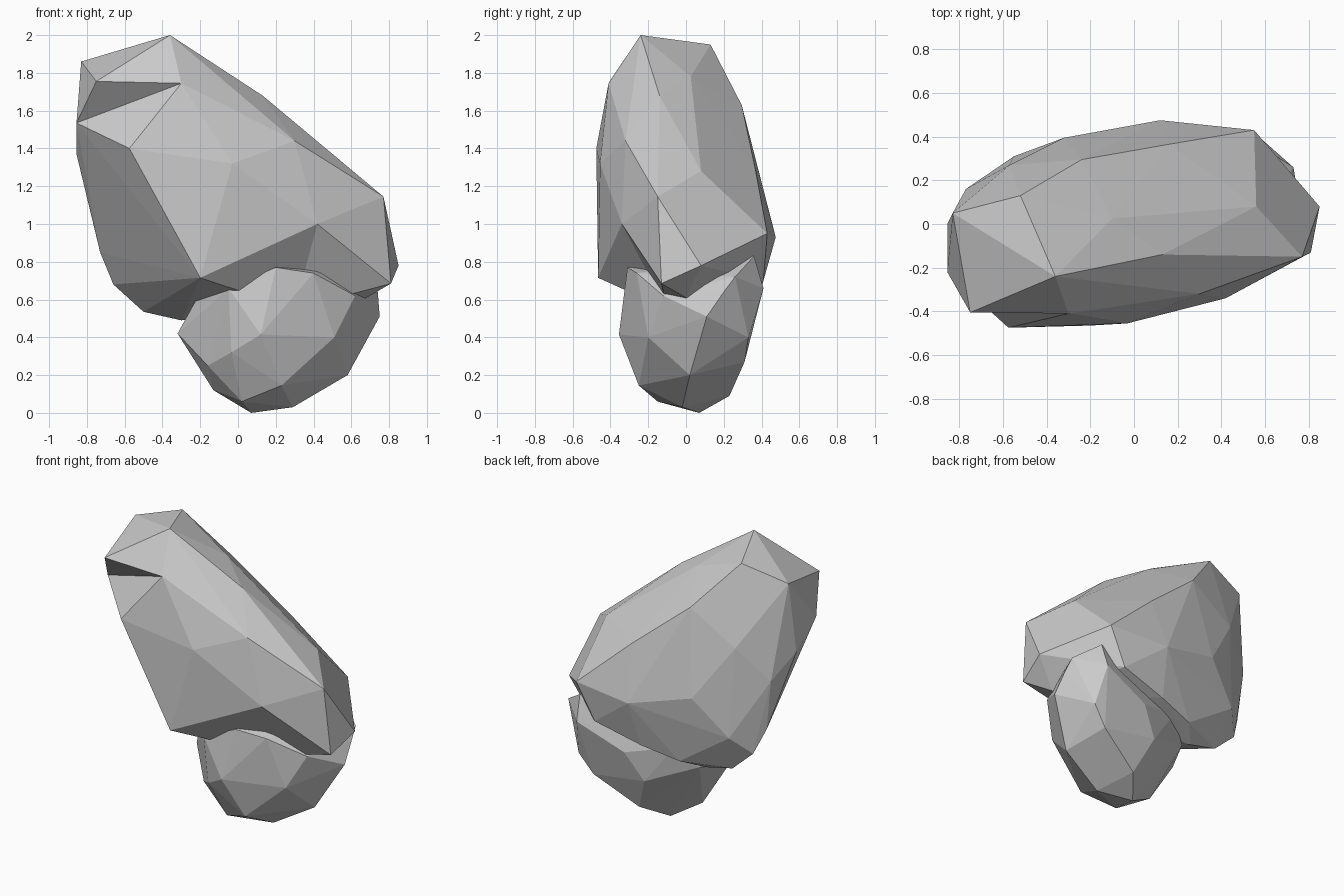
import bpy, bmesh
from mathutils import Vector


def sink(bm, corners):
    """Swap the two hull faces over a crease for two sunken ones."""
    quad = [min(bm.verts, key=lambda v: (v.co - Vector(p)).length) for p in corners]
    over = [f for f in bm.faces if all(v in quad for v in f.verts)]
    if len(over) == 2:
        bmesh.ops.delete(bm, geom=over, context='FACES')
        c, d, e, f = quad
        bm.faces.new((c, e, d))
        bm.faces.new((e, f, d))


def rock(name, points, creases=()):
    """Faceted stone: hull of its corner points, with optional inward creases."""
    bm = bmesh.new()
    verts = [bm.verts.new(p) for p in points]
    bmesh.ops.convex_hull(bm, input=verts)
    loose = [v for v in bm.verts if not v.link_faces]
    bmesh.ops.delete(bm, geom=loose, context='VERTS')
    for corners in creases:
        sink(bm, corners)
    bmesh.ops.recalc_face_normals(bm, faces=bm.faces)
    mesh = bpy.data.meshes.new(name)
    bm.to_mesh(mesh)
    bm.free()
    obj = bpy.data.objects.new(name, mesh)
    bpy.context.collection.objects.link(obj)
    return obj


# Upper stone: leaning slab, creased near its upper left corner and under its front
crease = [(-.75, -.405, 1.755), (-.30, -.41, 1.745), (-.855, -.22, 1.535), (-.575, -.475, 1.40)]
front_lip = [(-.20, -.465, .715), (.42, -.34, 1.0), (.30, -.1, .55), (.81, -.13, .685)]
top_ridge = [(-.83, .05, 1.86), (-.36, -.24, 2.0), (-.52, .13, 1.95), (.13, -.14, 1.68),
             (-.10, .025, 1.78), (-.24, .295, 1.63), (.56, .08, 1.28), (.77, -.15, 1.145)]
front = [(.30, -.32, 1.44), (-.03, -.455, 1.32), (-.56, -.03, .845), (-.73, .15, .85),
         (-.855, 0, 1.37)]
back = [(.55, .43, .95), (.12, .475, .93), (.16, .365, 1.30), (-.57, .27, 1.42),
        (-.77, .16, 1.2), (-.32, .395, 1.05), (-.55, .31, .8)]
bottom = [(.85, .08, .78), (.68, 0, .61), (-.17, -.08, .58), (-.30, .2, .49),
          (-.50, .2, .535), (-.66, .2, .68), (.08, .38, .61), (.42, .41, .70), (-.18, .33, .55)]
rock("upper_stone", crease + front_lip + top_ridge + front + back + bottom, (crease, front_lip))

# Lower stone: rounded boulder that the slab rests in
underside = [(.07, .07, 0), (.29, -.02, .03), (.02, -.15, .06), (-.13, 0, .12), (.23, -.25, .145),
             (.2, .23, .09), (.58, .02, .20), (-.16, -.15, .25), (.5, .31, .27)]
sides = [(-.035, -.28, .32), (.12, -.355, .415), (.51, -.2, .40), (.75, .11, .51), (-.32, 0, .42),
         (.1, .32, .33), (.74, .2, .64), (.22, .37, .52), (.6, .33, .4), (-.24, .19, .47)]
rim = [(.20, -.31, .77), (-.05, -.31, .66), (.40, -.26, .74), (.62, -.12, .62), (-.21, -.12, .62),
       (.73, .26, .72), (.56, .41, .66), (.57, .36, .83), (-.1, .27, .6), (-.22, .17, .58)]
rock("lower_stone", underside + sides + rim)
